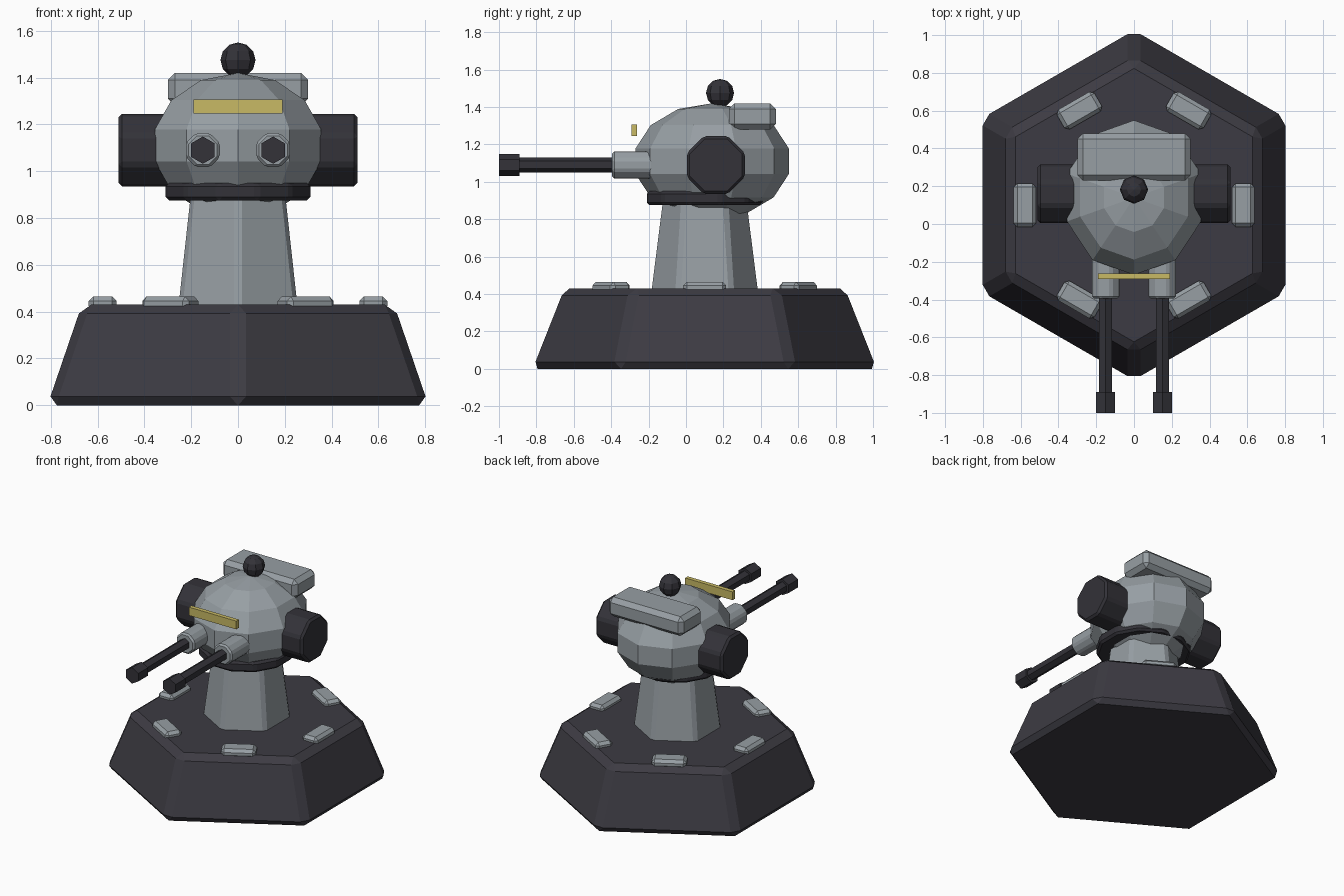
import bpy, bmesh
from math import sin, cos, pi, radians
from mathutils import Matrix, Vector

cube = bpy.data.objects.get("Cube")
if cube:
    bpy.data.objects.remove(cube, do_unlink=True)


def material(name, rgb):
    m = bpy.data.materials.new(name)
    m.use_nodes = True
    m.diffuse_color = (*rgb, 1)
    m.node_tree.nodes["Principled BSDF"].inputs["Base Color"].default_value = (*rgb, 1)
    return m


armour = material("dark armour", (0.046, 0.044, 0.056))
gunmetal = material("gunmetal", (0.033, 0.032, 0.040))
grey = material("light grey", (0.31, 0.345, 0.37))
yellow = material("yellow visor", (0.58, 0.49, 0.13))


def finish(name, bm, mat, loc, rot=None, bevel=0):
    """Turn a bmesh into a placed object, with an optional one-step chamfer."""
    bmesh.ops.recalc_face_normals(bm, faces=bm.faces)
    if bevel:
        bmesh.ops.bevel(bm, geom=bm.edges[:], offset=bevel, offset_type='OFFSET',
                        segments=1, profile=0.5, affect='EDGES', clamp_overlap=True)
    bm.transform(Matrix.Translation(Vector(loc)) @ (rot or Matrix()))
    mesh = bpy.data.meshes.new(name)
    bm.to_mesh(mesh)
    bm.free()
    mesh.materials.append(mat)
    obj = bpy.data.objects.new(name, mesh)
    bpy.context.collection.objects.link(obj)
    return obj


def lathe(name, profile, sides, mat, loc, rot=None, bevel=0, phase=0.0, scale=(1, 1, 1)):
    """Spin (radius, height) pairs about z; the first corner sits at +y plus phase."""
    bm = bmesh.new()
    rings = []
    for r, z in profile:
        count = sides if r > 1e-5 else 1
        rings.append([bm.verts.new((r * sin(phase + 2 * pi * i / sides) * scale[0],
                                    r * cos(phase + 2 * pi * i / sides) * scale[1],
                                    z * scale[2])) for i in range(count)])
    for a, b in zip(rings, rings[1:]):
        for i in range(sides):
            j = (i + 1) % sides
            quad = [a[i % len(a)], a[j % len(a)], b[j % len(b)], b[i % len(b)]]
            bm.faces.new(list(dict.fromkeys(quad)))
    for ring in (rings[0], rings[-1]):
        if len(ring) > 1:
            bm.faces.new(ring)
    return finish(name, bm, mat, loc, rot, bevel)


def ball(name, sides, bands, mat, loc, scale):
    arc = [(sin(pi * k / bands), -cos(pi * k / bands)) for k in range(bands + 1)]
    arc[0], arc[-1] = (0, -1), (0, 1)
    return lathe(name, arc, sides, mat, loc, scale=scale)


def box(name, size, mat, loc, bevel=0, rot=None):
    bm = bmesh.new()
    bmesh.ops.create_cube(bm, size=1)
    bmesh.ops.scale(bm, vec=size, verts=bm.verts)
    return finish(name, bm, mat, loc, rot, bevel)


# Hexagonal base, pedestal and collar
lathe("base", [(0.94, 0), (0.77, 0.43)], 6, armour, (0, 0.1, 0), bevel=0.04)
lathe("pedestal", [(0.295, 0.41), (0.228, 0.94)], 6, grey, (0, 0.1, 0), bevel=0.02)
lathe("collar", [(0.32, 0.875), (0.32, 0.95)], 12, gunmetal, (0, 0.1, 0),
      bevel=0.015, phase=pi / 12)

# Plates around the base top
for i in range(6):
    a = radians(60 * i)
    box(f"base_plate_{i + 1}", (0.12, 0.23, 0.06), grey,
        (0.578 * cos(a), 0.1 + 0.578 * sin(a), 0.435), 0.02, Matrix.Rotation(a, 4, 'Z'))

# Faceted head with its top pack, sensor and visor
ball("head", 10, 7, grey, (0, 0.14, 1.11), (0.383, 0.42, 0.31))
box("top_pack", (0.6, 0.25, 0.14), grey, (0, 0.355, 1.35), 0.03)
ball("sensor_ball", 8, 6, gunmetal, (0, 0.182, 1.475), (0.075, 0.075, 0.075))
box("visor", (0.38, 0.03, 0.06), yellow, (0, -0.277, 1.276))

# Side drums and twin guns
forward = Matrix.Rotation(pi / 2, 4, 'X')
for side, s in (("left", 1), ("right", -1)):
    lathe(f"{side}_drum", [(0.168, 0.2), (0.168, 0.51)], 8, gunmetal, (0, 0.16, 1.09),
          Matrix.Rotation(s * pi / 2, 4, 'Y'), 0.015, pi / 8)
    gun = (s * 0.15, 0, 1.09)
    lathe(f"{side}_gun_mount", [(0.079, 0.1), (0.079, 0.395)], 8, grey, gun, forward,
          0.012, pi / 8)
    lathe(f"{side}_barrel", [(0.04, 0.35), (0.04, 0.92)], 6, gunmetal, gun, forward)
    lathe(f"{side}_muzzle", [(0.058, 0.89), (0.058, 1)], 6, gunmetal, gun, forward)
